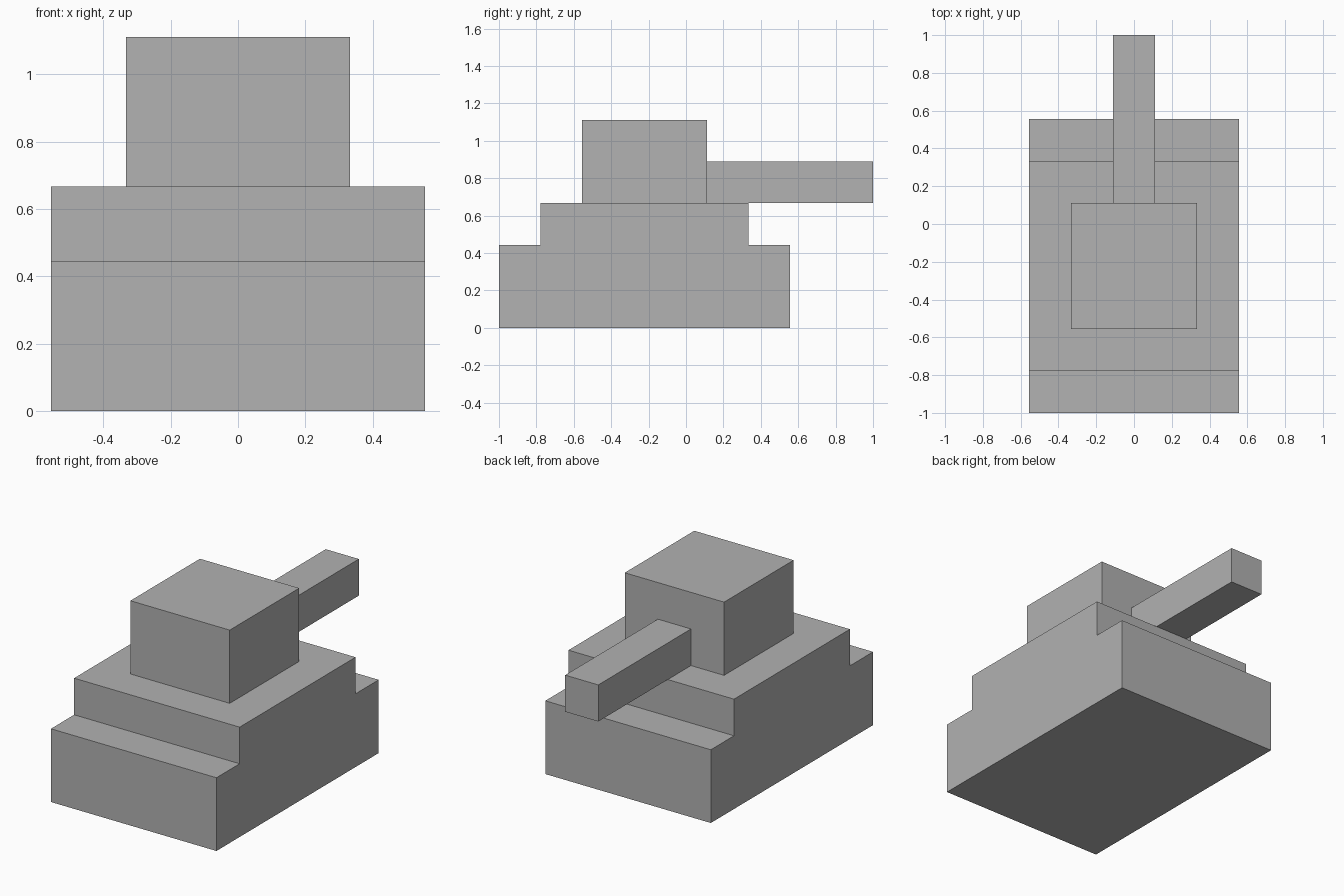
import bpy
import bmesh
from mathutils import Vector

U = 1 / 9  # modelling unit: the whole length is 18 units

cube = bpy.data.objects.get("Cube")
if cube:
    bpy.data.objects.remove(cube, do_unlink=True)

grey = bpy.data.materials.new("plain_grey")
grey.use_nodes = True
colour = (0.445, 0.445, 0.445, 1)
grey.diffuse_color = colour
grey.node_tree.nodes["Principled BSDF"].inputs["Base Color"].default_value = colour


def extrude_profile(name, half_width, profile):
    """Extrude a side profile of (y, z) points symmetrically along x."""
    bm = bmesh.new()
    face = bm.faces.new([bm.verts.new(Vector((-half_width, y, z)) * U) for y, z in profile])
    result = bmesh.ops.extrude_face_region(bm, geom=[face])
    moved = [g for g in result["geom"] if isinstance(g, bmesh.types.BMVert)]
    bmesh.ops.translate(bm, verts=moved, vec=(2 * half_width * U, 0, 0))
    bmesh.ops.recalc_face_normals(bm, faces=bm.faces)
    mesh = bpy.data.meshes.new(name)
    bm.to_mesh(mesh)
    bm.free()
    mesh.materials.append(grey)
    obj = bpy.data.objects.new(name, mesh)
    bpy.context.collection.objects.link(obj)
    return obj


def block(name, half_width, y0, y1, z0, z1):
    return extrude_profile(name, half_width, [(y0, z0), (y1, z0), (y1, z1), (y0, z1)])


# Stepped hull, one solid with a raised deck
extrude_profile("hull", 5, [(-9, 0), (5, 0), (5, 4), (3, 4), (3, 6), (-7, 6), (-7, 4), (-9, 4)])

# Turret and its square barrel, resting on the deck
block("turret", 3, -5, 1, 6, 10)
block("barrel", 1, 1, 9, 6, 8)
